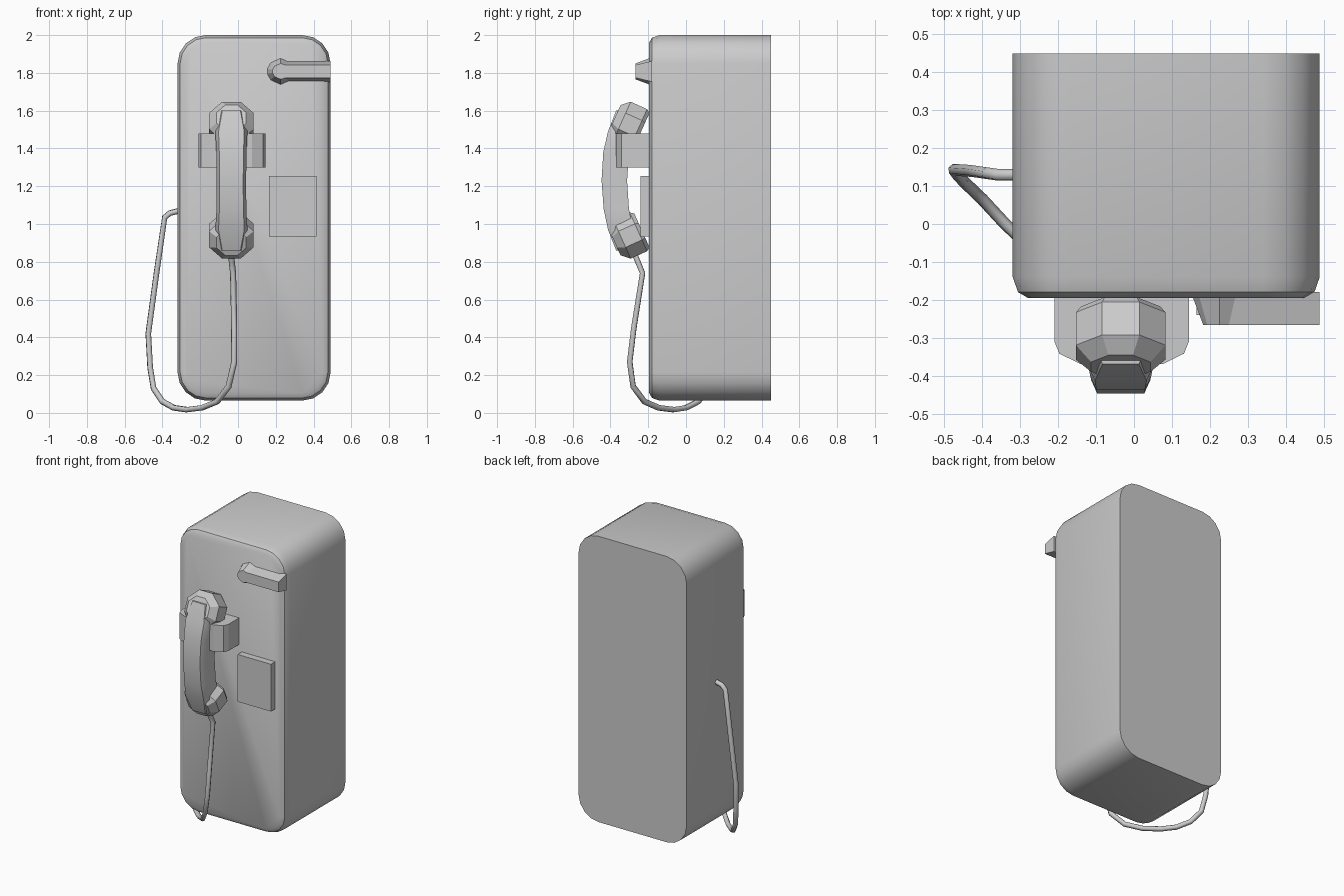
import bpy, bmesh, math
from mathutils import Vector

if "Cube" in bpy.data.objects:
    bpy.data.objects.remove(bpy.data.objects["Cube"])


def finish(bm, name, angle=30):
    bmesh.ops.recalc_face_normals(bm, faces=bm.faces[:])
    me = bpy.data.meshes.new(name)
    bm.to_mesh(me)
    bm.free()
    ob = bpy.data.objects.new(name, me)
    bpy.context.collection.objects.link(ob)
    bpy.ops.object.select_all(action='DESELECT')
    ob.select_set(True)
    bpy.context.view_layer.objects.active = ob
    if angle:
        bpy.ops.object.shade_smooth_by_angle(angle=math.radians(angle))
    return ob


def loft(name, rings, angle=30):
    """Skin a list of equal-length point rings and cap both ends."""
    bm = bmesh.new()
    vs = [[bm.verts.new(p) for p in r] for r in rings]
    n = len(rings[0])
    for a, b in zip(vs, vs[1:]):
        for i in range(n):
            j = (i + 1) % n
            bm.faces.new((a[i], a[j], b[j], b[i]))
    bm.faces.new(vs[0])
    bm.faces.new(vs[-1])
    return finish(bm, name, angle)


def rounded_ring(inset, y, r=0.15, seg=4):
    x0, x1, z0, z1 = -0.32 + inset, 0.49 - inset, 0.065 + inset, 2.0 - inset
    r -= inset
    pts = []
    for k, (cx, cz) in enumerate([(x1 - r, z1 - r), (x0 + r, z1 - r),
                                  (x0 + r, z0 + r), (x1 - r, z0 + r)]):
        for i in range(seg + 1):
            a = math.pi / 2 * (k + i / seg)
            pts.append((cx + r * math.cos(a), y, cz + r * math.sin(a)))
    return pts


# Housing with rounded corners and softened front edge
loft("housing", [rounded_ring(0, 0.45), rounded_ring(0, -0.14),
                 rounded_ring(0.014, -0.18), rounded_ring(0.04, -0.195)], 35)

# Coin return panel
loft("coin_panel", [[(x, y, z) for x, z in
                     [(0.165, 0.935), (0.415, 0.935), (0.415, 1.255), (0.165, 1.255)]]
                    for y in (-0.18, -0.24)], 0)

# Handset cradle, extruded upward from its top outline
outline = [(-0.21, -0.18), (-0.21, -0.31), (-0.197, -0.342), (-0.14, -0.37),
           (0.075, -0.37), (0.132, -0.342), (0.145, -0.31), (0.145, -0.18)]
loft("cradle", [[(x, y, z) for x, y in outline] for z in (1.30, 1.48)], 0)


# Coin lever: keyhole outline tapering to the front
def lever_ring(y, w, r, x1):
    half = [(0.49, w), (x1, w), (0.225, r), (0.225 - r * 0.75, r * 0.65), (0.225 - r, r * 0.2)]
    return [(x, y, 1.808 + z) for x, z in half] + [(x, y, 1.808 - z) for x, z in reversed(half)]


loft("coin_lever", [lever_ring(-0.18, 0.055, 0.075, 0.27),
                    lever_ring(-0.267, 0.034, 0.042, 0.25)], 0)

# Handset grip: chamfered section swept along the arc (z, outer y, inner y, half width)
CX = -0.035
grip = [(0.86, -0.37, -0.28, 0.06), (0.97, -0.413, -0.28, 0.085), (1.08, -0.436, -0.302, 0.079),
        (1.23, -0.447, -0.312, 0.078), (1.38, -0.438, -0.302, 0.08),
        (1.49, -0.413, -0.28, 0.085), (1.60, -0.37, -0.28, 0.06)]
loft("handset_grip", [[(CX - w, i, z), (CX - w, o + 0.035, z), (CX - w * 0.8, o, z),
                       (CX + w * 0.8, o, z), (CX + w, o + 0.035, z), (CX + w, i, z)]
                      for z, o, i, w in grip], 25)

# Ear and mouth pieces: tilted octagonal cups mirrored about the grip centre
for name, s in (("earpiece", 1), ("mouthpiece", -1)):
    axis = Vector((0, 0.91, -0.41 * s)).normalized()
    up = Vector((0, 0.41, 0.91 * s)).normalized()
    base = Vector((CX, -0.366, 1.232 + 0.325 * s))
    rings = []
    for d, r in ((-0.012, 0.085), (0.03, 0.128), (0.125, 0.128), (0.145, 0.112)):
        rings.append([base + axis * d
                      + Vector((1, 0, 0)) * r * math.cos(math.pi / 8 + i * math.pi / 4)
                      + up * r * math.sin(math.pi / 8 + i * math.pi / 4) * 0.95
                      for i in range(8)])
    loft("handset_" + name, rings, 25)

# Cord hanging from the handset and looping to the side of the housing
path = [(-0.035, -0.28, 0.86), (-0.033, -0.255, 0.80), (-0.026, -0.23, 0.74),
        (-0.02, -0.276, 0.45), (-0.02, -0.298, 0.27), (-0.05, -0.28, 0.14),
        (-0.11, -0.22, 0.06), (-0.19, -0.145, 0.027), (-0.27, -0.065, 0.017),
        (-0.34, 0.0, 0.027), (-0.4, 0.065, 0.06), (-0.447, 0.11, 0.13),
        (-0.465, 0.13, 0.24), (-0.475, 0.143, 0.42), (-0.43, 0.14, 0.75),
        (-0.388, 0.134, 1.035), (-0.36, 0.13, 1.058), (-0.31, 0.13, 1.07)]
cu = bpy.data.curves.new("cord", 'CURVE')
cu.dimensions = '3D'
cu.bevel_depth = 0.016
cu.bevel_resolution = 1
cu.use_fill_caps = True
sp = cu.splines.new('POLY')
sp.points.add(len(path) - 1)
for p, c in zip(sp.points, path):
    p.co = (*c, 1)
cord = bpy.data.objects.new("cord", cu)
bpy.context.collection.objects.link(cord)
